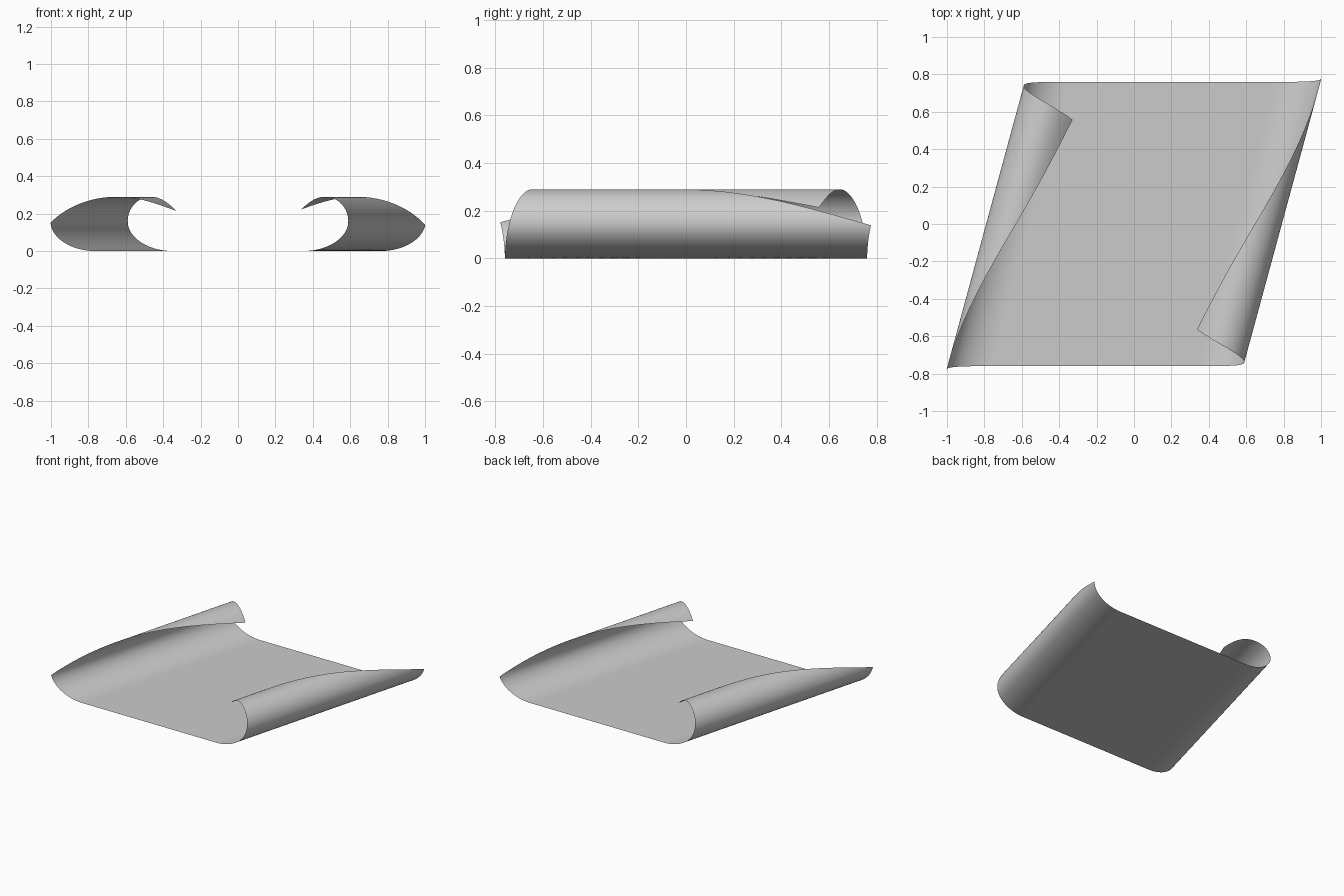
import bpy, bmesh
from math import radians, sin, cos
from mathutils import Vector, Matrix
from mathutils.geometry import interpolate_bezier

if "Cube" in bpy.data.objects:
    bpy.data.objects.remove(bpy.data.objects["Cube"])

TILT = radians(15.2)              # curl axis is slanted from the y direction
X_MIN, X_MAX, Y_HALF = -1.073, 1.06, 0.76   # unrolled sheet

# Curl profile (distance across the axis, height): flat -> side -> top -> lip
KNOTS = [  # point, handle in, handle out
    ((0.535, 0.0), None, (0.665, 0.0)),
    ((0.763, 0.150), (0.763, 0.072), (0.763, 0.224)),
    ((0.618, 0.290), (0.700, 0.290), (0.560, 0.290)),
    ((0.465, 0.215), (0.513, 0.256), None),
]
profile = []
for a, b in zip(KNOTS, KNOTS[1:]):
    pts = interpolate_bezier(*(Vector((*p, 0)) for p in (a[0], a[2], b[1], b[0])), 60)
    profile += pts[1:] if profile else pts
profile.append(profile[-1] + (profile[-1] - profile[-2]).normalized() * 0.1)
lengths = [profile[0].x]
for a, b in zip(profile, profile[1:]):
    lengths.append(lengths[-1] + (b - a).length)


def roll(s):
    """Map a distance along the flat sheet to (across, height) on the curl."""
    d = abs(s)
    if d <= lengths[0]:
        return s, 0.0
    i = next((k for k, v in enumerate(lengths) if v >= d), len(lengths) - 1)
    t = (d - lengths[i - 1]) / (lengths[i] - lengths[i - 1])
    p = profile[i - 1].lerp(profile[i], t)
    return (p.x if s > 0 else -p.x), p.y


# Flat rectangular sheet
bm = bmesh.new()
place = Matrix.Translation(((X_MIN + X_MAX) / 2, 0, 0)) @ Matrix.Diagonal(
    ((X_MAX - X_MIN) / 2, Y_HALF, 1, 1))
bmesh.ops.create_grid(bm, x_segments=160, y_segments=60, size=1, matrix=place)

# Roll both long sides up around the slanted axis
c, n = cos(TILT), sin(TILT)
for v in bm.verts:
    across, along = v.co.x * c - v.co.y * n, v.co.x * n + v.co.y * c
    p, z = roll(across)
    v.co = (p * c + along * n, along * c - p * n, z)

mesh = bpy.data.meshes.new("curled_sheet")
bm.to_mesh(mesh)
bm.free()
mesh.shade_smooth()
sheet = bpy.data.objects.new("curled_sheet", mesh)
bpy.context.collection.objects.link(sheet)
